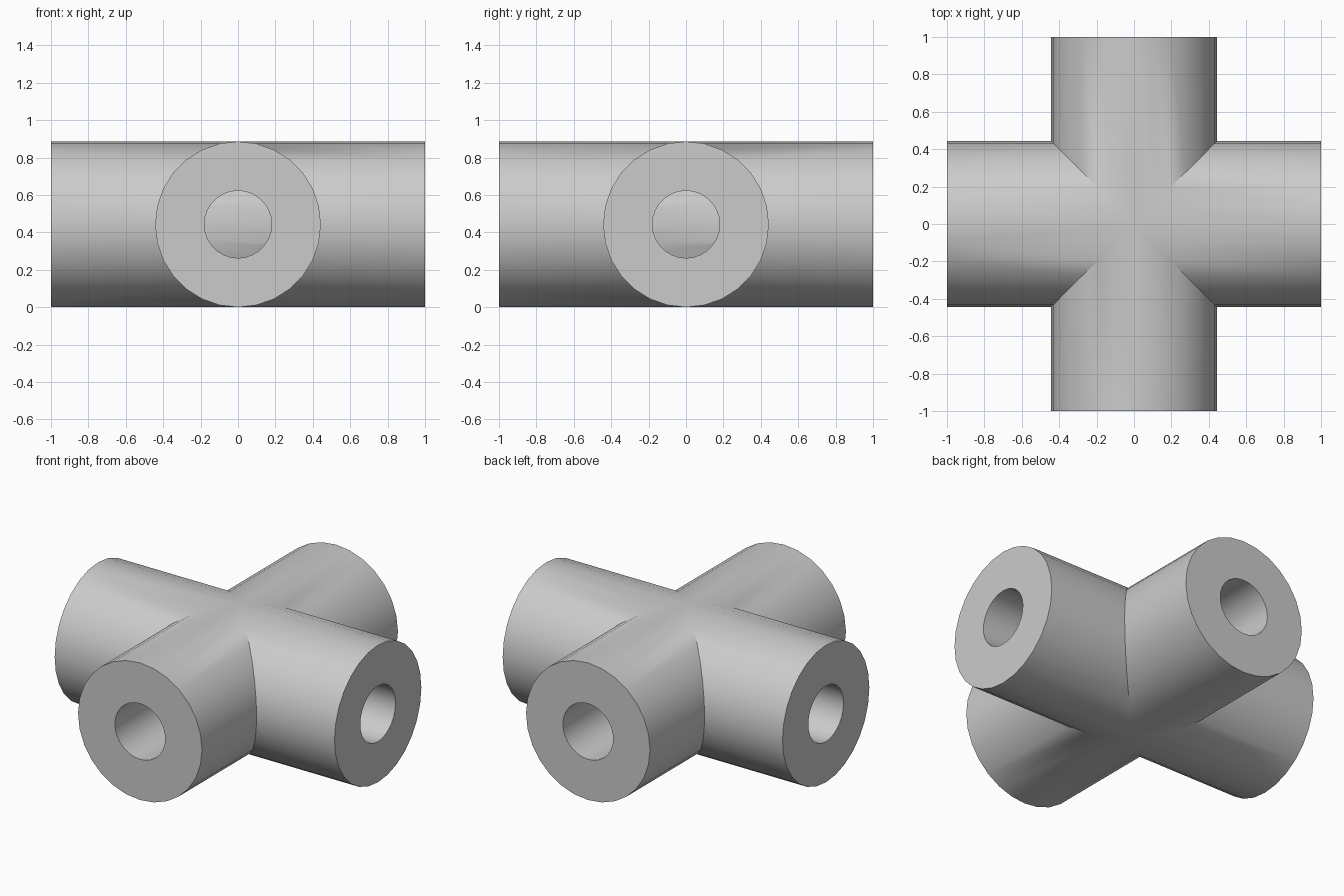
import bpy
import bmesh
import math
from mathutils import Matrix, Vector

OUTER, BORE, HALF, SIDES = 0.443, 0.18, 1.0, 28

cube = bpy.data.objects.get("Cube")
if cube:
    bpy.data.objects.remove(cube, do_unlink=True)

grey = bpy.data.materials.new("plain grey")
grey.use_nodes = True
colour = (0.6, 0.6, 0.6, 1.0)
grey.diffuse_color = colour
grey.node_tree.nodes["Principled BSDF"].inputs["Base Color"].default_value = colour


def make_tube(name, turn):
    """Thick-walled tube: a rectangular wall section swept round the x axis."""
    bm = bmesh.new()
    section = [(-HALF, OUTER), (HALF, OUTER), (HALF, BORE), (-HALF, BORE)]
    rings = []
    for i in range(SIDES):
        a = math.tau * i / SIDES
        rings.append([bm.verts.new((x, r * math.sin(a), r * math.cos(a))) for x, r in section])
    for i, ring in enumerate(rings):
        following = rings[(i + 1) % SIDES]
        for j in range(4):
            k = (j + 1) % 4
            bm.faces.new((ring[j], ring[k], following[k], following[j]))
    bmesh.ops.recalc_face_normals(bm, faces=bm.faces)
    bm.transform(Matrix.Translation(Vector((0, 0, OUTER))) @ Matrix.Rotation(turn, 4, "Z"))
    mesh = bpy.data.meshes.new(name)
    bm.to_mesh(mesh)
    bm.free()
    mesh.materials.append(grey)
    obj = bpy.data.objects.new(name, mesh)
    bpy.context.scene.collection.objects.link(obj)
    return obj


# Two crossing tubes joined into one body; each outer wall closes the other's bore
connector = make_tube("cross_connector", 0)
cross_tube = make_tube("cross_tube", math.pi / 2)
union = connector.modifiers.new("join", "BOOLEAN")
union.operation = "UNION"
union.solver = "EXACT"
union.object = cross_tube

bpy.ops.object.select_all(action="DESELECT")
connector.select_set(True)
bpy.context.view_layer.objects.active = connector
bpy.ops.object.modifier_apply(modifier=union.name)
bpy.data.objects.remove(cross_tube, do_unlink=True)

# Rounded walls smooth, rims and mitred joints sharp
bpy.ops.object.shade_smooth_by_angle(angle=math.radians(30))
